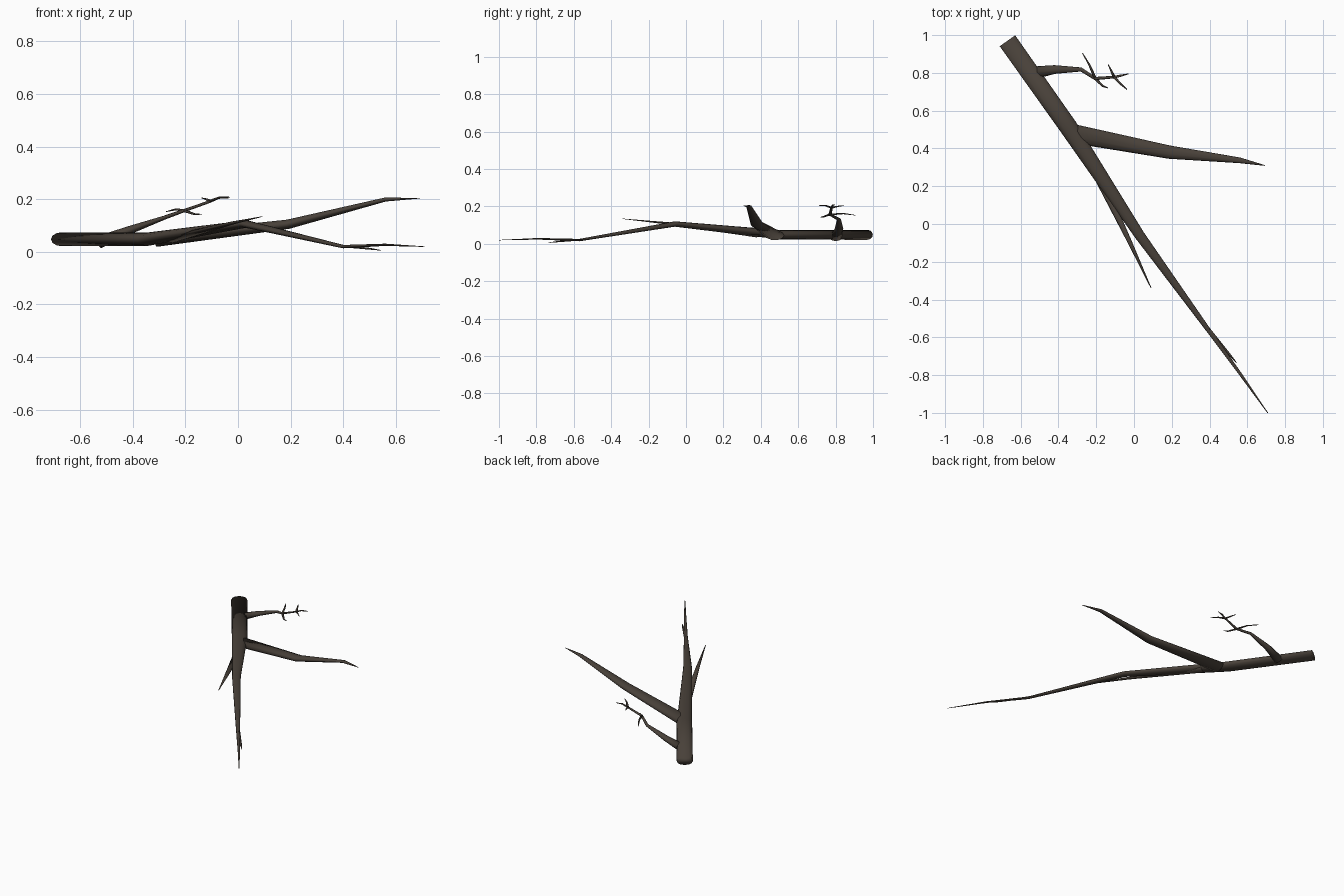
import bpy, bmesh, math
from mathutils import Vector

bark = bpy.data.materials.new("dark_bark")
bark.diffuse_color = (0.065, 0.052, 0.041, 1)

FLAT = 0.53  # limbs are about half as tall as they are wide


def limb(name, pts, sides=8, flat=FLAT):
    """Tapered, closed tube through (x, y, z, half_width) points."""
    bm = bmesh.new()
    pos = [Vector(p[:3]) for p in pts]
    rings = []
    for i, p in enumerate(pts):
        d = (pos[min(i + 1, len(pts) - 1)] - pos[max(i - 1, 0)]).normalized()
        side = Vector((0, 0, 1)).cross(d).normalized()
        up = d.cross(side)
        angles = [2 * math.pi * k / sides for k in range(sides)]
        rings.append([bm.verts.new(pos[i] + side * p[3] * math.cos(a)
                                   + up * p[3] * flat * math.sin(a)) for a in angles])
    for a, b in zip(rings, rings[1:]):
        for k in range(sides):
            n = (k + 1) % sides
            bm.faces.new((a[k], a[n], b[n], b[k]))
    bm.faces.new(list(reversed(rings[0])))
    bm.faces.new(rings[-1])
    bmesh.ops.recalc_face_normals(bm, faces=bm.faces)
    for f in bm.faces:
        f.smooth = True
    me = bpy.data.meshes.new(name)
    bm.to_mesh(me)
    bm.free()
    me.materials.append(bark)
    ob = bpy.data.objects.new(name, me)
    bpy.context.collection.objects.link(ob)
    return ob


TIP = 0.002

# main stem, from the cut end to the tip
limb("main_stem", [(-0.67, 0.97, 0.048, 0.05), (-0.345, 0.51, 0.048, 0.048),
                   (0.03, -0.06, 0.106, 0.027), (0.40, -0.57, 0.02, 0.012),
                   (0.56, -0.79, 0.027, 0.008), (0.708, -1.0, 0.02, TIP)], 12)

# large side branch, rooted inside the stem
limb("side_branch", [(-0.31, 0.476, 0.045, 0.05), (0.19, 0.38, 0.105, 0.035),
                     (0.56, 0.337, 0.199, 0.015), (0.692, 0.31, 0.204, TIP)], 10)

# thin branch under the stem
limb("thin_branch", [(-0.25, 0.38, 0.05, 0.03), (-0.025, -0.09, 0.109, 0.012),
                     (0.091, -0.34, 0.134, TIP)])

# small twig near the stem tip
limb("tip_twig", [(0.38, -0.54, 0.024, 0.01), (0.50, -0.685, 0.012, 0.007),
                  (0.543, -0.735, 0.006, TIP)], 6)

# upper branch and its twigs
limb("upper_branch", [(-0.53, 0.80, 0.036, 0.034), (-0.42, 0.818, 0.08, 0.023),
                      (-0.28, 0.818, 0.13, 0.011), (-0.205, 0.77, 0.157, 0.009),
                      (-0.105, 0.778, 0.192, 0.007), (-0.07, 0.785, 0.207, 0.006),
                      (-0.03, 0.795, 0.208, TIP)], 8, 0.7)
J1, J2 = (-0.205, 0.77, 0.157), (-0.105, 0.778, 0.193)
for i, (start, mid, tip) in enumerate([
        (J1, (-0.235, 0.84, 0.162), (-0.273, 0.905, 0.153)),
        (J1, (-0.165, 0.73, 0.143), (-0.138, 0.72, 0.143)),
        (J2, (-0.12, 0.81, 0.2), (-0.137, 0.845, 0.205)),
        (J2, (-0.075, 0.745, 0.205), (-0.037, 0.712, 0.205))]):
    limb(f"twig_{i + 1}", [start + (0.008,), mid + (0.0055,), tip + (TIP,)], 6, 0.7)
